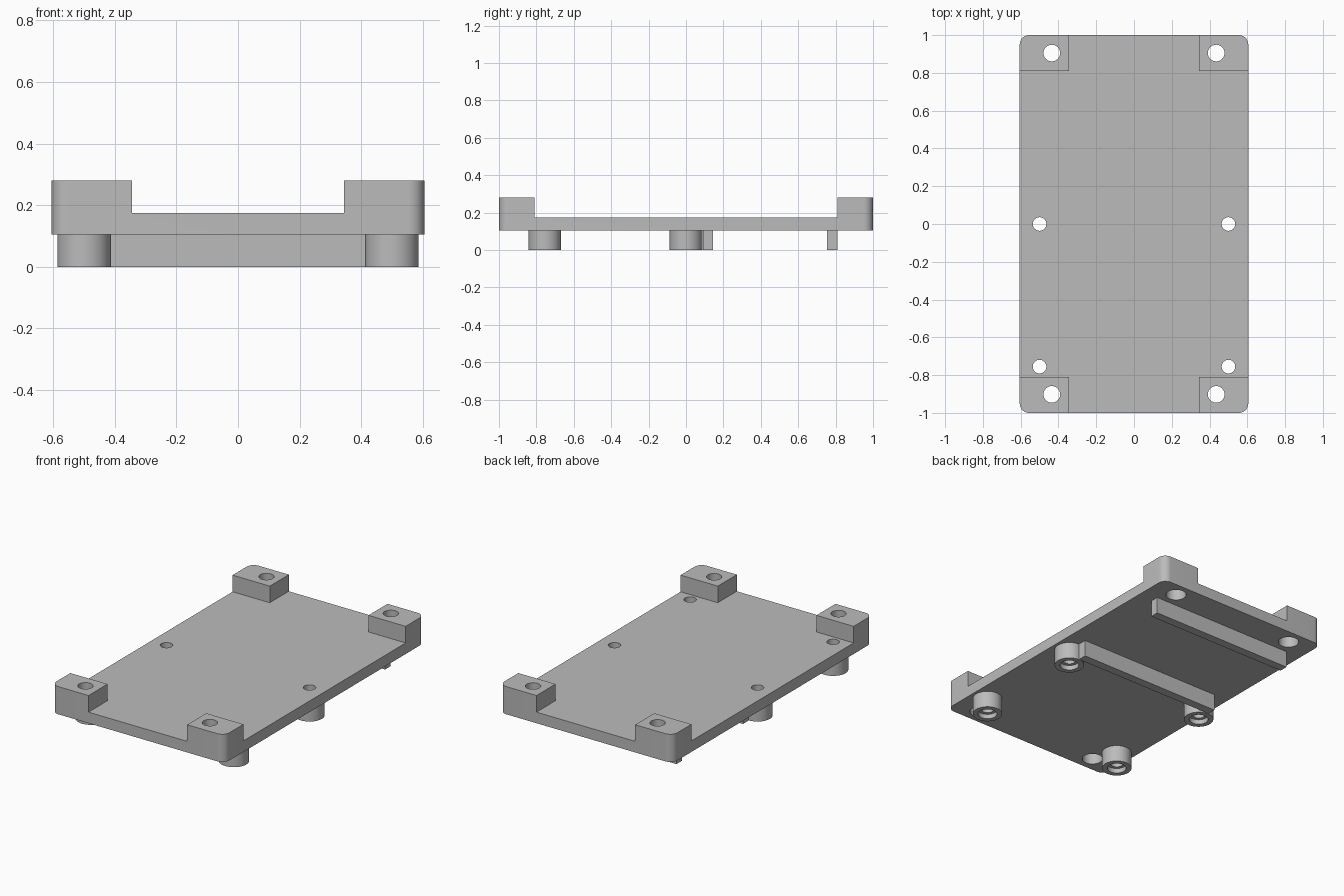
import bpy, bmesh, math

cube = bpy.data.objects.get("Cube")
if cube:
    bpy.data.objects.remove(cube)

HX, HY = 0.605, 1.0                       # half width and half length
Z_BOT, Z_DECK, Z_TOP = 0.105, 0.175, 0.28
HOLE_R, POST_HOLE_R = 0.036, 0.044

grey = bpy.data.materials.new("plain grey")
grey.use_nodes = True
grey.diffuse_color = (0.5, 0.5, 0.5, 1)
grey.node_tree.nodes["Principled BSDF"].inputs["Base Color"].default_value = (0.5, 0.5, 0.5, 1)


def add_object(name, bm):
    bmesh.ops.recalc_face_normals(bm, faces=bm.faces)
    mesh = bpy.data.meshes.new(name)
    bm.to_mesh(mesh)
    bm.free()
    mesh.materials.append(grey)
    obj = bpy.data.objects.new(name, mesh)
    bpy.context.collection.objects.link(obj)
    return obj


def box(name, x0, x1, y0, y1, z0, z1, corner=0):
    """Box between limits, with optional rounded vertical edges."""
    bm = bmesh.new()
    bmesh.ops.create_cube(bm, size=1)
    for v in bm.verts:
        v.co.x = x1 if v.co.x > 0 else x0
        v.co.y = y1 if v.co.y > 0 else y0
        v.co.z = z1 if v.co.z > 0 else z0
    if corner:
        upright = [e for e in bm.edges if abs(e.verts[0].co.z - e.verts[1].co.z) > 0.01]
        bmesh.ops.bevel(bm, geom=upright, offset=corner, segments=10,
                        profile=0.5, affect='EDGES')
    return add_object(name, bm)


def lathe(name, profile, x, y, closed=True, steps=48):
    """Turn (radius, height) points around a vertical axis at x, y."""
    bm = bmesh.new()
    rings = []
    for r, z in profile:
        rings.append([bm.verts.new((x + r * math.cos(a), y + r * math.sin(a), z))
                      for a in (2 * math.pi * i / steps for i in range(steps))])
    pairs = list(zip(rings, rings[1:]))
    if closed:
        pairs.append((rings[-1], rings[0]))
    for a, b in pairs:
        for i in range(steps):
            j = (i + 1) % steps
            bm.faces.new((a[i], a[j], b[j], b[i]))
    if not closed:
        bm.faces.new(rings[0])
        bm.faces.new(rings[-1])
    return add_object(name, bm)


def cut(target, cutter):
    cutter.hide_render = True
    mod = target.modifiers.new("cut", 'BOOLEAN')
    mod.operation = 'DIFFERENCE'
    mod.solver = 'EXACT'
    mod.object = cutter
    bpy.context.view_layer.objects.active = target
    bpy.ops.object.modifier_apply(modifier=mod.name)
    bpy.data.objects.remove(cutter)


# Plate with four raised corner blocks, left after clearing a cross-shaped area
plate = box("base_plate", -HX, HX, -HY, HY, Z_BOT, Z_TOP, corner=0.05)
cut(plate, box("lengthwise_cutter", -0.345, 0.345, -1.2, 1.2, Z_DECK, 0.4))
cut(plate, box("crosswise_cutter", -0.8, 0.8, -0.81, 0.81, Z_DECK, 0.4))

parts = [plate]
for side, sx in (("left", 1), ("right", -1)):
    # Corner screw holes, wider from below
    for y in (-0.902, 0.905):
        cut(plate, lathe("corner_hole_cutter",
                         [(0.06, 0.05), (0.06, 0.2), (POST_HOLE_R, 0.2), (POST_HOLE_R, 0.4)],
                         sx * 0.435, y, closed=False))
    # Round standoffs with a recessed screw hole through the plate
    for place, y in (("front", -0.755), ("middle", 0.0)):
        cut(plate, lathe("screw_hole_cutter", [(HOLE_R, 0.05), (HOLE_R, 0.4)],
                         sx * 0.5, y, closed=False))
        parts.append(lathe(f"{place}_{side}_standoff",
                           [(0.087, Z_BOT), (0.087, 0), (0.056, 0), (0.056, 0.03),
                            (HOLE_R, 0.03), (HOLE_R, Z_BOT)], sx * 0.5, y))

# Support rails across the underside
for name, y in (("middle_rail", 0.09), ("back_rail", 0.755)):
    parts.append(box(name, -0.5, 0.5, y, y + 0.055, 0, Z_BOT))

# Smooth the curved walls, keep the edges crisp
bpy.ops.object.select_all(action='DESELECT')
for obj in parts:
    obj.select_set(True)
bpy.context.view_layer.objects.active = plate
bpy.ops.object.shade_smooth_by_angle(angle=math.radians(30))
